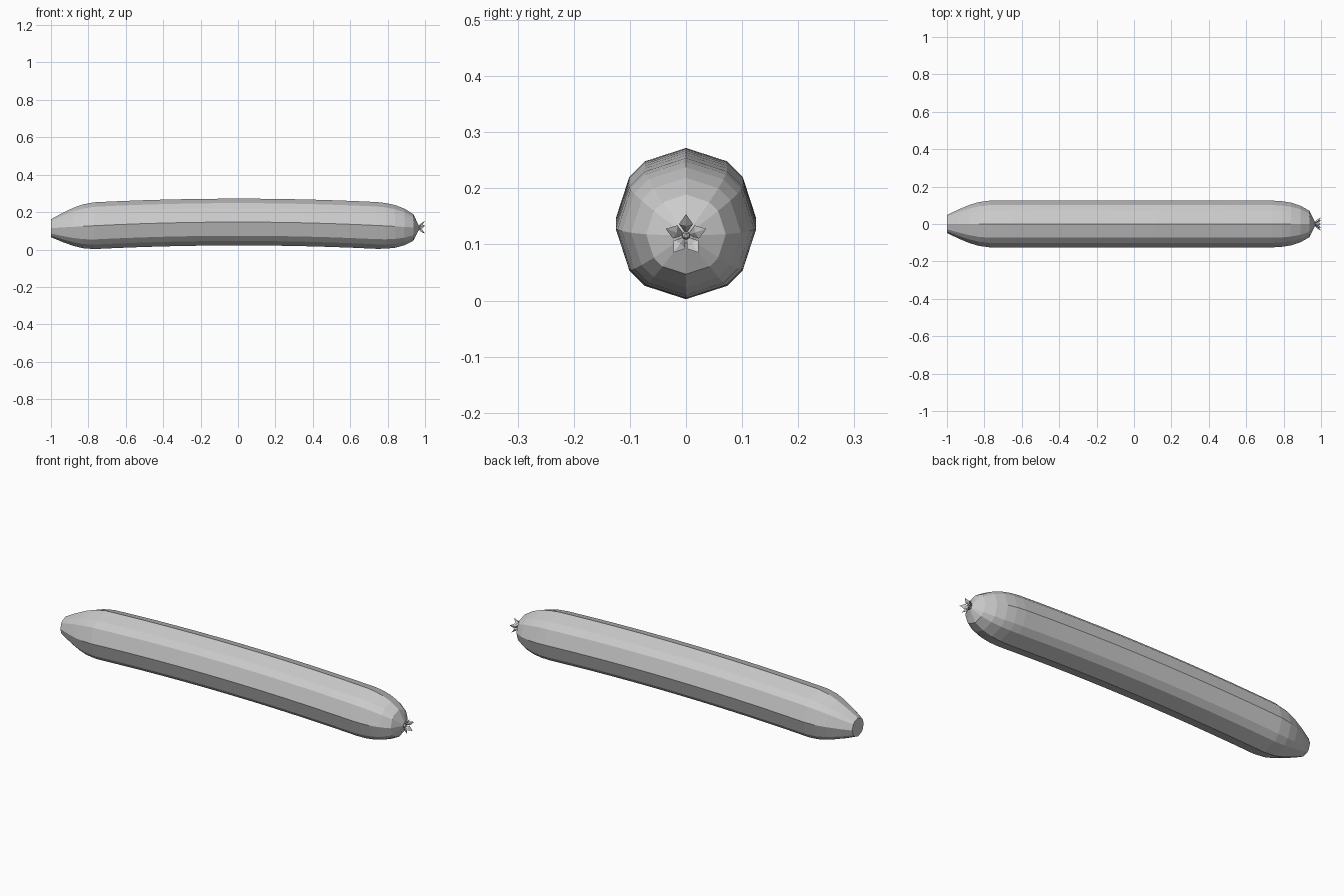
import bpy, bmesh, math
from mathutils import Vector, Matrix

if "Cube" in bpy.data.objects:
    bpy.data.objects.remove(bpy.data.objects["Cube"])


def material(name, v):
    m = bpy.data.materials.new(name)
    m.diffuse_color = (v, v, v, 1)
    m.use_nodes = True
    m.node_tree.nodes["Principled BSDF"].inputs["Base Color"].default_value = m.diffuse_color
    return m


skin = material("plain grey", 0.6)


def finish(bm, name):
    bmesh.ops.recalc_face_normals(bm, faces=bm.faces)
    me = bpy.data.meshes.new(name)
    bm.to_mesh(me)
    bm.free()
    me.materials.append(skin)
    ob = bpy.data.objects.new(name, me)
    bpy.context.collection.objects.link(ob)
    return ob


def spine(x):
    return 0.147 - 0.033 * x * x


# Ridged twelve-sided body, lofted along a gently arched spine
angles = [math.radians(q * 90 + a) for q in range(4) for a in (0, 36, 54)]
left = [(-1.0, 0.048), (-0.94, 0.077), (-0.88, 0.102), (-0.83, 0.117), (-0.77, 0.125)]
middle = [(-0.77 + 1.51 * i / 12, 0.125) for i in range(1, 13)]
right = [(0.79, 0.122), (0.84, 0.114), (0.89, 0.098), (0.937, 0.071), (0.967, 0.012)]
bm = bmesh.new()
rings = []
for x, r in left + middle + right:
    rings.append([bm.verts.new((x, r * math.sin(a), spine(x) + r * math.cos(a)))
                  for a in angles])
for a, b in zip(rings, rings[1:]):
    for i in range(12):
        j = (i + 1) % 12
        bm.faces.new((a[i], a[j], b[j], b[i]))
bm.faces.new(rings[0])
bm.faces.new(rings[-1])
finish(bm, "body")

# Five pointed, folded petals around the blossom end
tip_z = spine(0.967)
bm = bmesh.new()
for k in range(5):
    rot = Matrix.Rotation(k * math.tau / 5, 3, 'X')
    # (along x, sideways, outwards)
    pts = [(0.962, 0, 0.004), (0.984, 0.0125, 0.020), (1.0, 0, 0.038),
           (0.984, -0.0125, 0.020), (0.986, 0, 0.017), (0.976, 0, 0.022)]
    v = [bm.verts.new(rot @ Vector(p) + Vector((0, 0, tip_z))) for p in pts]
    for mid in (v[4], v[5]):
        for i in range(4):
            bm.faces.new((v[i], v[(i + 1) % 4], mid))
finish(bm, "blossom_petals")

# Small knob in the middle of the blossom
bm = bmesh.new()
bmesh.ops.create_icosphere(bm, subdivisions=1, radius=0.008,
                           matrix=Matrix.Translation((0.973, 0, tip_z)))
finish(bm, "blossom_centre")
